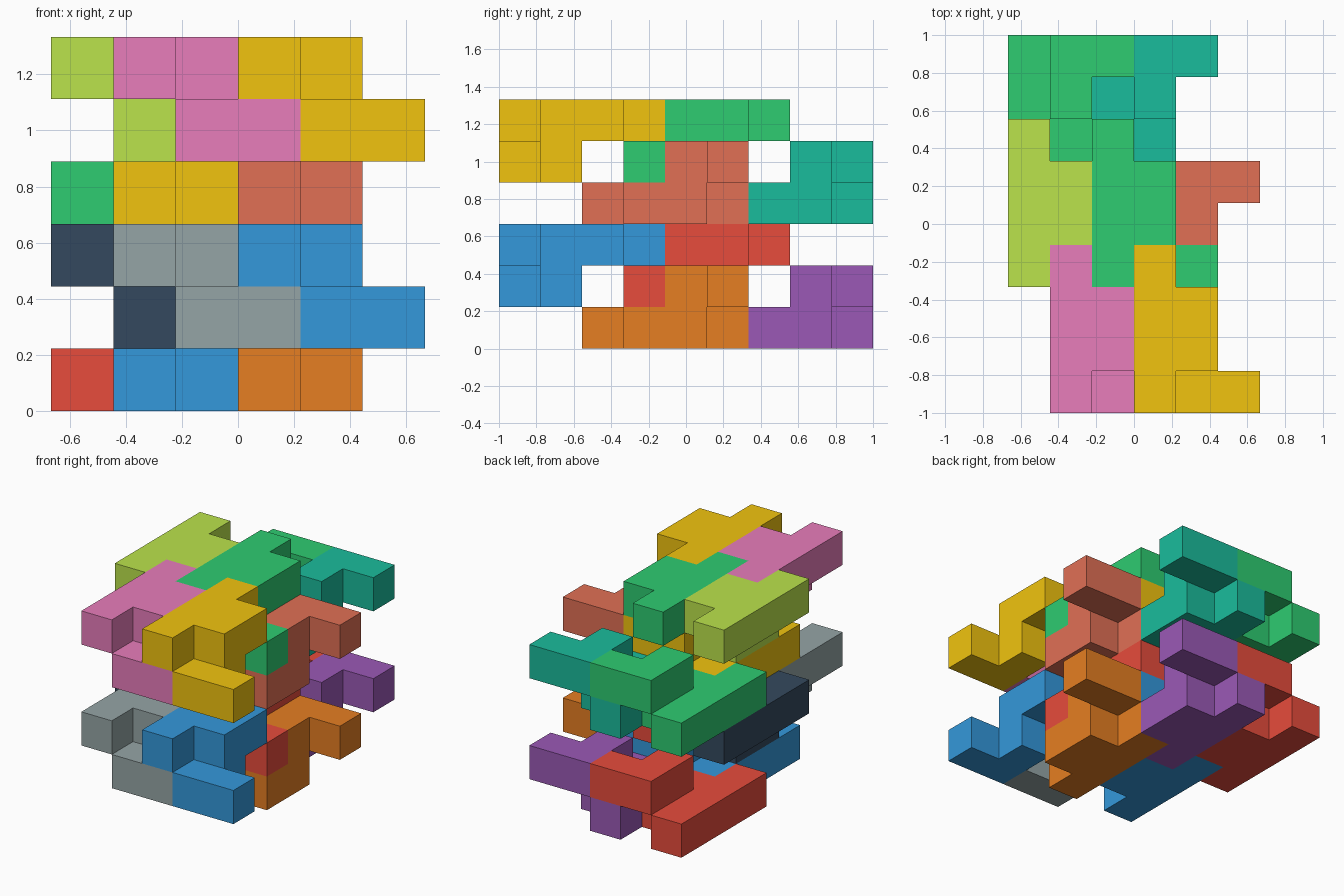
import bpy, bmesh
from mathutils import Vector

if "Cube" in bpy.data.objects:
    bpy.data.objects.remove(bpy.data.objects["Cube"])

U = 2 / 9                                   # edge of one cell
ORIGIN = Vector((-3 * U, -1, 0))

# One block: a long bar with two bumps, plus a three-cell hook on the layer next to it
BAR = [(0, 0, 2), (0, 1, 2), (0, 2, 2), (0, 3, 2), (1, 1, 2), (1, 2, 2)]
HOOK = [(1, 0, 1), (2, 0, 1), (1, 1, 1)]
UPPER = BAR + HOOK
LOWER = [(x, 3 - y, 2 - z) for x, y, z in UPPER]     # same block turned upside down

# Outward side of a cell -> its corners
SIDES = {
    (1, 0, 0): [(1, 0, 0), (1, 1, 0), (1, 1, 1), (1, 0, 1)],
    (-1, 0, 0): [(0, 0, 0), (0, 0, 1), (0, 1, 1), (0, 1, 0)],
    (0, 1, 0): [(0, 1, 0), (0, 1, 1), (1, 1, 1), (1, 1, 0)],
    (0, -1, 0): [(0, 0, 0), (1, 0, 0), (1, 0, 1), (0, 0, 1)],
    (0, 0, 1): [(0, 0, 1), (1, 0, 1), (1, 1, 1), (0, 1, 1)],
    (0, 0, -1): [(0, 0, 0), (0, 1, 0), (1, 1, 0), (1, 0, 0)],
}


def material(name, code):
    rgb = [int(code[i:i + 2], 16) / 255 for i in (0, 2, 4)]
    mat = bpy.data.materials.new(name)
    mat.diffuse_color = [((c + 0.055) / 1.055) ** 2.4 for c in rgb] + [1]
    mat.use_nodes = True
    mat.node_tree.nodes["Principled BSDF"].inputs["Base Color"].default_value = mat.diffuse_color
    return mat


def block(name, cells, offset, mat):
    cells = {tuple(Vector(c) + Vector(offset)) for c in cells}
    bm = bmesh.new()
    for c in cells:
        for side, corners in SIDES.items():
            if tuple(Vector(c) + Vector(side)) not in cells:
                bm.faces.new([bm.verts.new(ORIGIN + U * (Vector(c) + Vector(k)))
                              for k in corners])
    bmesh.ops.remove_doubles(bm, verts=bm.verts, dist=1e-4)
    me = bpy.data.meshes.new(name)
    bm.to_mesh(me)
    bm.free()
    me.materials.append(mat)
    bpy.context.collection.objects.link(bpy.data.objects.new(name, me))


COLOURS = {
    "red": "e74c3c", "blue": "3498db", "orange": "e67e22", "purple": "9b59b6",
    "dark": "34495e", "grey": "95a5a6",
    "green": "2ecc71", "gold": "f1c40f", "salmon": "e17055", "teal": "1abc9c",
    "lime": "bbe34c", "pink": "e87dbb",
}
MATS = {n: material(n, c) for n, c in COLOURS.items()}

# Positions of the four lower and four upper blocks in one course
LOWER_AT = [(0, 5), (1, 2), (3, 2), (2, 5)]
UPPER_AT = [(2, 3), (3, 0), (0, 3), (1, 0)]

# Two identical courses stacked, in different colours
COURSES = [
    (0, ["red", "blue", "orange", "purple"], ["red", "blue", "dark", "grey"]),
    (3, ["green", "gold", "salmon", "teal"], ["green", "gold", "lime", "pink"]),
]
for z, low, up in COURSES:
    for (x, y), n in zip(LOWER_AT, low):
        block(f"{n}_lower_block", LOWER, (x, y, z), MATS[n])
    for (x, y), n in zip(UPPER_AT, up):
        block(f"{n}_upper_block", UPPER, (x, y, z), MATS[n])
